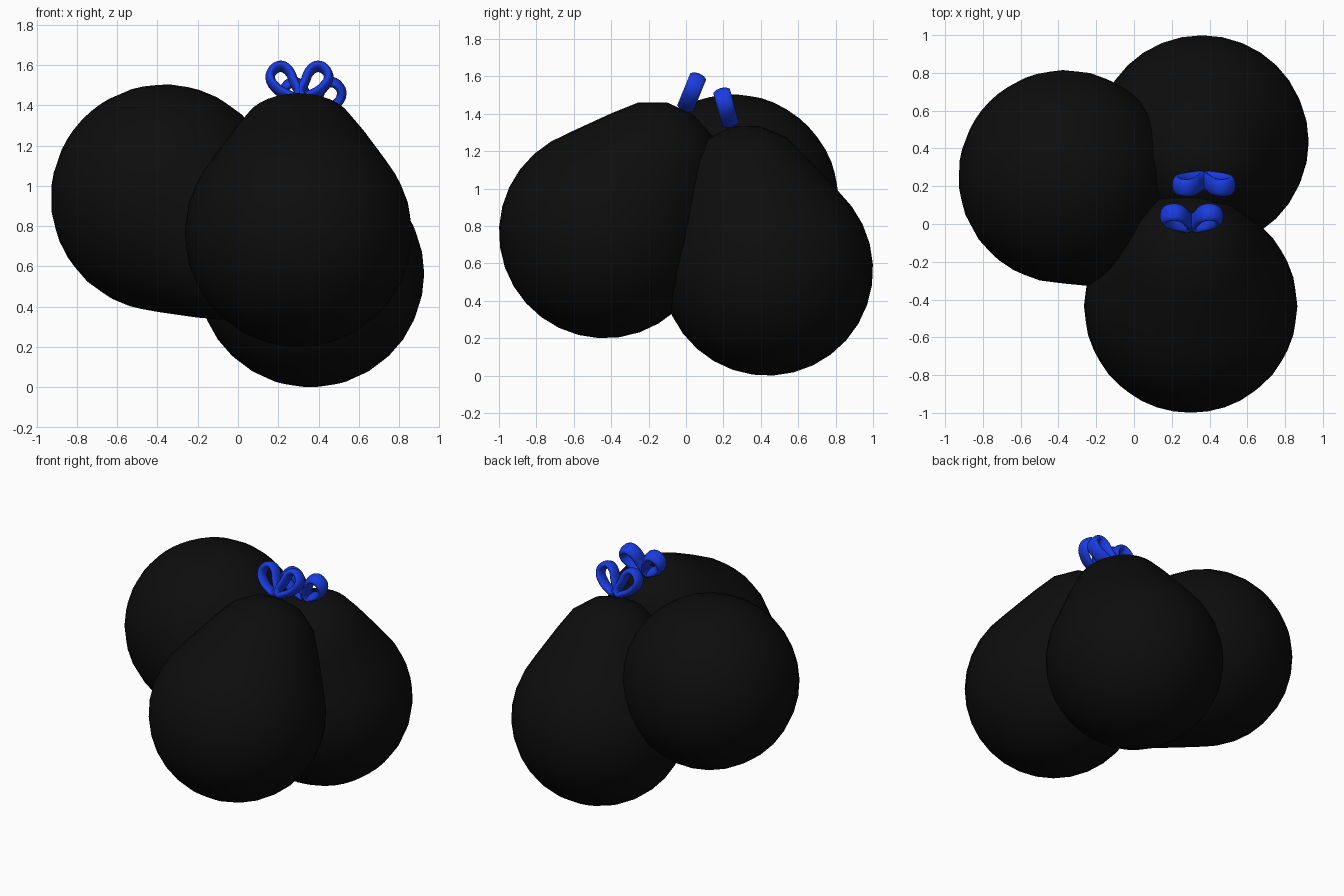
import bpy, bmesh, math
from mathutils import Vector, Matrix

if "Cube" in bpy.data.objects:
    bpy.data.objects.remove(bpy.data.objects["Cube"])


def material(name, rgb):
    m = bpy.data.materials.new(name)
    m.diffuse_color = (*rgb, 1)
    m.use_nodes = True
    m.node_tree.nodes["Principled BSDF"].inputs["Base Color"].default_value = m.diffuse_color
    return m


BLACK = material("black_rubber", (0.004, 0.004, 0.004))
BLUE = material("blue_ribbon", (0.01, 0.045, 0.75))

R_BODY, R_TAIL, TAIL = 0.565, 0.36, 0.43


def reach(c):
    # distance to the skin of the egg for a ray whose cosine to the axis is c
    best = R_BODY
    for i in range(13):
        s = i / 12
        a, r = TAIL * s, R_BODY + (R_TAIL - R_BODY) * s
        disc = r * r - a * a * (1 - c * c)
        if disc > 0:
            best = max(best, a * c + math.sqrt(disc))
    return best


def balloon(name, centre, axis):
    bm = bmesh.new()
    bmesh.ops.create_uvsphere(bm, u_segments=32, v_segments=16, radius=1)
    for v in bm.verts:
        v.co = v.co.normalized() * reach(v.co.normalized().z)
    for f in bm.faces:
        f.smooth = True
    turn = Vector((0, 0, 1)).rotation_difference(Vector(axis)).to_matrix().to_4x4()
    bm.transform(Matrix.Translation(centre) @ turn)
    me = bpy.data.meshes.new(name)
    bm.to_mesh(me)
    bm.free()
    me.materials.append(BLACK)
    bpy.context.collection.objects.link(bpy.data.objects.new(name, me))


# teardrop centre line of one ribbon loop (sideways, along the bow axis)
LOOP = [(0.012, 0.0), (0.03, 0.09), (0.055, 0.145), (0.09, 0.166),
        (0.127, 0.15), (0.145, 0.105), (0.115, 0.05), (0.06, 0.012)]


def bow(name, base, axis, across=(1, 0, 0)):
    y = Vector(axis).normalized()
    x = Vector(across)
    x = (x - y * x.dot(y)).normalized()
    z = x.cross(y)
    frame = Matrix((x, y, z)).transposed().to_4x4()
    for side, label in ((-1, "left"), (1, "right")):
        cu = bpy.data.curves.new(f"{name}_{label}", 'CURVE')
        cu.dimensions = '3D'
        cu.bevel_depth = 0.024
        cu.bevel_resolution = 3
        cu.resolution_u = 4
        sp = cu.splines.new('BEZIER')
        sp.bezier_points.add(len(LOOP) - 1)
        sp.use_cyclic_u = True
        for p, (u, w) in zip(sp.bezier_points, LOOP):
            p.co = (side * u, w, 0)
            p.handle_left_type = p.handle_right_type = 'AUTO'
        cu.materials.append(BLUE)
        ob = bpy.data.objects.new(f"{name}_{label}", cu)
        # stretch the round tube into a wide ribbon
        ob.matrix_world = Matrix.Translation(base) @ frame @ Matrix.Diagonal((1, 1, 2, 1))
        bpy.context.collection.objects.link(ob)


# three balloons, each leaning towards its tied end
balloon("front_balloon", (0.30, -0.435, 0.765), (0, 0.60, 0.80))
balloon("back_balloon", (0.36, 0.435, 0.565), (0, -0.25, 0.97))
balloon("left_balloon", (-0.365, 0.25, 0.94), (0.62, -0.535, -0.57))

# ribbon bows at the tied ends
bow("front_bow", (0.305, 0.0, 1.44), (0, 0.38, 0.93))
bow("back_bow", (0.37, 0.235, 1.355), (0, -0.26, 0.97))
bow("left_bow", (0.11, -0.16, 0.50), (0.62, -0.535, -0.57))
